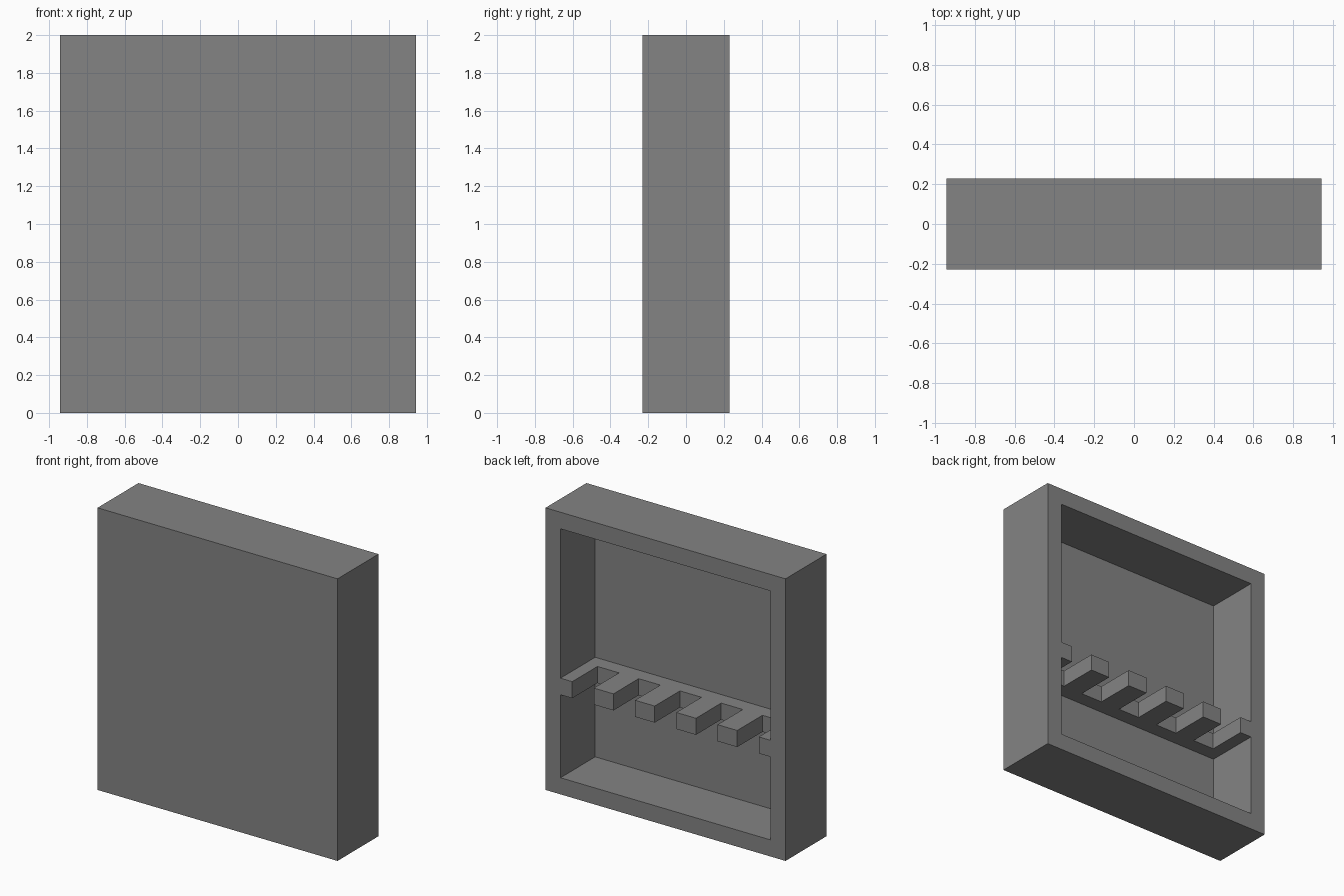
import bpy, bmesh

cube = bpy.data.objects.get("Cube")
if cube:
    bpy.data.objects.remove(cube, do_unlink=True)

U = 2 / 17                                   # wall thickness module
W, D, H = 16 * U, 3.9 * U, 17 * U            # outer size
PANEL = 0.6 * U                              # front panel thickness
BACK, INNER = D / 2, -D / 2 + PANEL          # rear rim and cavity floor

grey = bpy.data.materials.new("mid_grey")
colour = (0.23, 0.23, 0.23, 1)
grey.use_nodes = True
grey.diffuse_color = colour
grey.node_tree.nodes["Principled BSDF"].inputs["Base Color"].default_value = colour


def finish(name, bm):
    bmesh.ops.recalc_face_normals(bm, faces=bm.faces)
    mesh = bpy.data.meshes.new(name)
    bm.to_mesh(mesh)
    bm.free()
    mesh.materials.append(grey)
    obj = bpy.data.objects.new(name, mesh)
    bpy.context.collection.objects.link(obj)
    return obj


def move(bm, verts, offset):
    bmesh.ops.translate(bm, verts=verts, vec=offset)


# Open-backed case: a block with its rear face inset and pushed in
bm = bmesh.new()
bmesh.ops.create_cube(bm, size=1)
bmesh.ops.scale(bm, verts=bm.verts, vec=(W, D, H))
move(bm, bm.verts, (0, 0, H / 2))
rear = max(bm.faces, key=lambda f: f.calc_center_median().y)
bmesh.ops.inset_region(bm, faces=[rear], thickness=U, use_even_offset=True)
floor = bmesh.ops.extrude_discrete_faces(bm, faces=[rear])["faces"][0]
move(bm, floor.verts, (0, INNER - BACK, 0))
finish("case", bm)

# Comb shelf: an outline with five slots open to the rear, extruded upward
slot_half, pitch = 0.72 * U, 2.75 * U
slot_end = INNER + 0.9 * U
half = W / 2 - U
outline = [(half, INNER), (-half, INNER), (-half, BACK)]
for i in range(-2, 3):
    a, b = i * pitch - slot_half, i * pitch + slot_half
    outline += [(a, BACK), (a, slot_end), (b, slot_end), (b, BACK)]
outline.append((half, BACK))

bm = bmesh.new()
face = bm.faces.new([bm.verts.new((x, y, 6 * U)) for x, y in outline])
top = bmesh.ops.extrude_face_region(bm, geom=[face])["geom"]
move(bm, [g for g in top if isinstance(g, bmesh.types.BMVert)], (0, 0, U))
finish("comb_shelf", bm)
